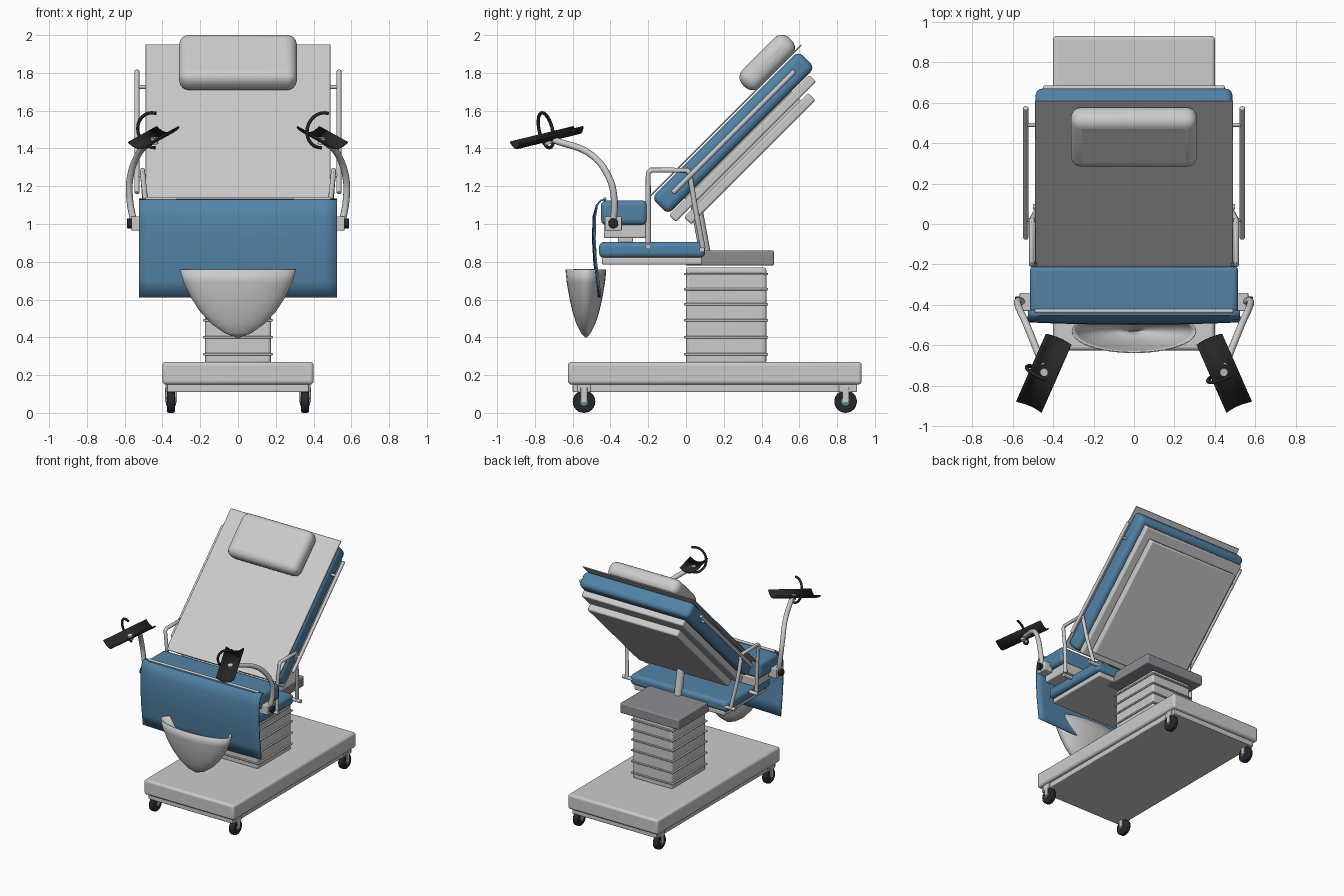
import bpy, bmesh, math
from mathutils import Vector, Matrix

if "Cube" in bpy.data.objects:
    bpy.data.objects.remove(bpy.data.objects["Cube"])


def material(name, rgb):
    m = bpy.data.materials.new(name)
    m.diffuse_color = (*rgb, 1)
    m.use_nodes = True
    m.node_tree.nodes["Principled BSDF"].inputs["Base Color"].default_value = m.diffuse_color
    return m


BLUE = material("blue_vinyl", (0.085, 0.23, 0.39))
DARK = material("dark_rubber", (0.02, 0.02, 0.022))
SLATE = material("slate_grey", (0.27, 0.27, 0.29))


def finish(name, bm, mat=None, bevel=0, segs=3, solid=0):
    bmesh.ops.recalc_face_normals(bm, faces=bm.faces)
    me = bpy.data.meshes.new(name)
    bm.to_mesh(me)
    bm.free()
    ob = bpy.data.objects.new(name, me)
    bpy.context.collection.objects.link(ob)
    if mat:
        me.materials.append(mat)
    if solid:
        s = ob.modifiers.new("thickness", 'SOLIDIFY')
        s.thickness, s.offset = solid, 0
    if bevel:
        b = ob.modifiers.new("bevel", 'BEVEL')
        b.width, b.segments = bevel, segs
    bpy.ops.object.select_all(action='DESELECT')
    bpy.context.view_layer.objects.active = ob
    ob.select_set(True)
    bpy.ops.object.shade_smooth_by_angle(angle=math.radians(35))
    return ob


def box(name, c, size, mat=None, bevel=0.008, segs=3, tilt=0):
    bm = bmesh.new()
    m = Matrix.Translation(c) @ Matrix.Rotation(math.radians(tilt), 4, 'X') @ Matrix.Diagonal((*size, 1))
    bmesh.ops.create_cube(bm, size=1, matrix=m)
    return finish(name, bm, mat, bevel, segs)


def span(name, x, y, z, mat=None, bevel=0.008, segs=3):
    c = [(a[0] + a[1]) / 2 for a in (x, y, z)]
    return box(name, c, [a[1] - a[0] for a in (x, y, z)], mat, bevel, segs)


def rod(name, a, b, r, mat=None, bevel=0, n=24):
    a, b = Vector(a), Vector(b)
    bm = bmesh.new()
    m = Matrix.Translation((a + b) / 2) @ (b - a).to_track_quat('Z', 'Y').to_matrix().to_4x4()
    bmesh.ops.create_cone(bm, cap_ends=True, segments=n, radius1=r, radius2=r, depth=(b - a).length, matrix=m)
    return finish(name, bm, mat, bevel)


def tube(name, pts, r, mat=None, smooth=True):
    cu = bpy.data.curves.new(name, 'CURVE')
    cu.dimensions = '3D'
    cu.bevel_depth, cu.bevel_resolution, cu.use_fill_caps = r, 3, True
    if smooth:
        sp = cu.splines.new('BEZIER')
        sp.bezier_points.add(len(pts) - 1)
        for p, co in zip(sp.bezier_points, pts):
            p.co = co
            p.handle_left_type = p.handle_right_type = 'AUTO'
        sp.resolution_u = 8
    else:
        sp = cu.splines.new('POLY')
        sp.points.add(len(pts) - 1)
        for p, co in zip(sp.points, pts):
            p.co = (*co, 1)
    ob = bpy.data.objects.new(name, cu)
    bpy.context.collection.objects.link(ob)
    bpy.ops.object.select_all(action='DESELECT')
    bpy.context.view_layer.objects.active = ob
    ob.select_set(True)
    bpy.ops.object.convert(target='MESH')
    ob = bpy.context.object
    ob.name = name
    if mat:
        ob.data.materials.append(mat)
    bpy.ops.object.shade_smooth_by_angle(angle=math.radians(40))


def grid(name, rows, mat=None, solid=0.01):
    bm = bmesh.new()
    vs = [[bm.verts.new(p) for p in r] for r in rows]
    for a, b in zip(vs, vs[1:]):
        for i in range(len(a) - 1):
            bm.faces.new((a[i], a[i + 1], b[i + 1], b[i]))
    return finish(name, bm, mat, solid=solid)


# base and casters
span("base", (-.4, .4), (-.625, .93), (.15, .27), bevel=.018)
span("base_underside", (-.375, .375), (-.6, .905), (.11, .155), bevel=.005)
for y in (-.54, .845):
    for x in (-.355, .355):
        rod("caster_tyre", (x - .021, y, .06), (x + .021, y, .06), .06, DARK, .01)
        rod("caster_hub", (x - .027, y, .06), (x + .027, y, .06), .022, BLUE)
        box("caster_fork", (x, y, .132), (.06, .07, .045), bevel=.005)
        for s in (-.028, .028):
            box("caster_cheek", (x + s, y, .095), (.008, .035, .08), bevel=.002)

# lifting column with ribs and head plate
span("column", (-.175, .175), (0, .425), (.26, .77), bevel=.015)
for z in (.31, .4, .49, .575, .655, .735):
    span("column_rib", (-.185, .185), (-.01, .435), (z - .006, z + .006), bevel=.004, segs=2)
span("head_plate", (-.26, .26), (0, .465), (.78, .86), SLATE)

# seat
span("seat_cushion", (-.43, .43), (-.46, .1), (.822, .905), BLUE, .025)
span("seat_board", (-.4, .4), (-.445, .085), (.785, .823))
span("leg_rest_cushion", (-.515, .515), (-.45, -.205), (.995, 1.125), BLUE, .028)
span("leg_rest_board", (-.48, .48), (-.435, -.205), (.925, 1.0))
for x in (-.35, .35):
    span("leg_rest_post", (x - .03, x + .03), (-.36, -.28), (.88, .94))

# backrest: layers stacked along the 45 degree slope
box("back_cushion", (0, .25, 1.483), (.975, 1.10, .125), BLUE, .035, 4, 45)
box("back_sheet", (0, .2, 1.538), (.98, 1.16, .008), None, .002, 1, 45)
box("pillow", (0, .43, 1.855), (.625, .35, .13), None, .055, 5, 45)
box("back_panel", (0, .30, 1.40), (.9, 1.05, .05), None, .01, 3, 45)
box("back_cover", (0, .337, 1.345), (.8, .93, .055), None, .012, 3, 45)
box("back_core", (0, .31, 1.385), (.7, .8, .12), None, .005, 2, 45)
rod("back_post", (0, .05, 1.12), (0, .1, .85), .03)

# drape over the leg rest front
profile = [(-.425, 1.13), (-.45, 1.125), (-.47, 1.10), (-.48, 1.04), (-.482, .92),
           (-.475, .8), (-.463, .7), (-.452, .612)]
rows = []
for y, z in profile:
    rows.append([(.525 * t, y - .012 * (1 - t * t) * min(1, (1.13 - z) * 10), z)
                 for t in [i / 8 - 1 for i in range(17)]])
grid("drape", rows, BLUE, .008)
rod("drape_bar", (-.49, -.43, 1.132), (.49, -.43, 1.132), .01)

# collecting bowl
rows = []
for r, z in [(.305, .76), (.285, .69), (.245, .61), (.2, .54), (.14, .475), (.07, .425), (.004, .4)]:
    rows.append([(r * math.cos(a), -.53 + .345 * r * math.sin(a), z)
                 for a in [i * math.tau / 40 for i in range(41)]])
bowl = grid("bowl", rows, None, .006)
bm = bmesh.new()
bm.from_mesh(bowl.data)
bmesh.ops.remove_doubles(bm, verts=bm.verts, dist=.0001)
bm.to_mesh(bowl.data)
bm.free()

# paired side parts
for s in (-1, 1):
    # grab handle beside the seat
    tube("grab_handle", [(s * .485, -.2, .9), (s * .49, -.2, 1.12), (s * .505, -.2, 1.27), (s * .505, -.185, 1.285),
                         (s * .505, .005, 1.285), (s * .505, .018, 1.27), (s * .49, .05, 1.08),
                         (s * .46, .09, .87)], .014, smooth=False)
    for y, z in ((-.2, .88), (.085, .865)):
        rod("handle_foot", (s * .38, y, z), (s * .5, y, z), .014)
    # backrest rail
    rod("back_rail", (s * .535, -.07, 1.165), (s * .535, .575, 1.81), .013, None, .004)
    for y in (.02, .49):
        rod("rail_bracket", (s * .47, y, y + 1.235), (s * .535, y, y + 1.235), .01)
    # leg holder clamp, knob and curved arm
    span("clamp", sorted((s * .49, s * .565)), (-.43, -.34), (.965, 1.04), bevel=.006)
    rod("clamp_knob", (s * .56, -.385, 1.003), (s * .588, -.385, 1.003), .026, DARK, .004)
    tube("holder_arm", [(s * .55, -.385, 1.0), (s * .573, -.38, 1.13), (s * .572, -.405, 1.24),
                        (s * .53, -.5, 1.365), (s * .45, -.7, 1.445)], .018)
    # calf trough
    c = Vector((s * .445, -.735, 1.462))
    axis = Vector((s * .145, -.33, -.08)).normalized()
    axis.x = abs(axis.x) * s
    side = Vector((-s * .92, -.4, 0)).normalized()
    up = axis.cross(side).normalized()
    up = up if up.z > 0 else -up
    rows = []
    for d in (-.187, .187):
        rows.append([c + axis * d + side * (.066 * t) + up * (.035 * t * t - .022)
                     for t in [i / 6 - 1 for i in range(13)]])
    grid("calf_trough", rows, DARK, .009)
    rod("trough_button", c - up * .04, c - up * .005, .02)
    # strap hoop, facing the same way on both sides
    left = side * (-1 if side.x > 0 else 1)
    hoop = [c + up * (.035 + .095 * math.cos(a)) + left * (.09 * math.sin(a))
            for a in [math.radians(-15 + 14 * i) for i in range(15)]]
    tube("strap_hoop", hoop, .009, DARK, False)
